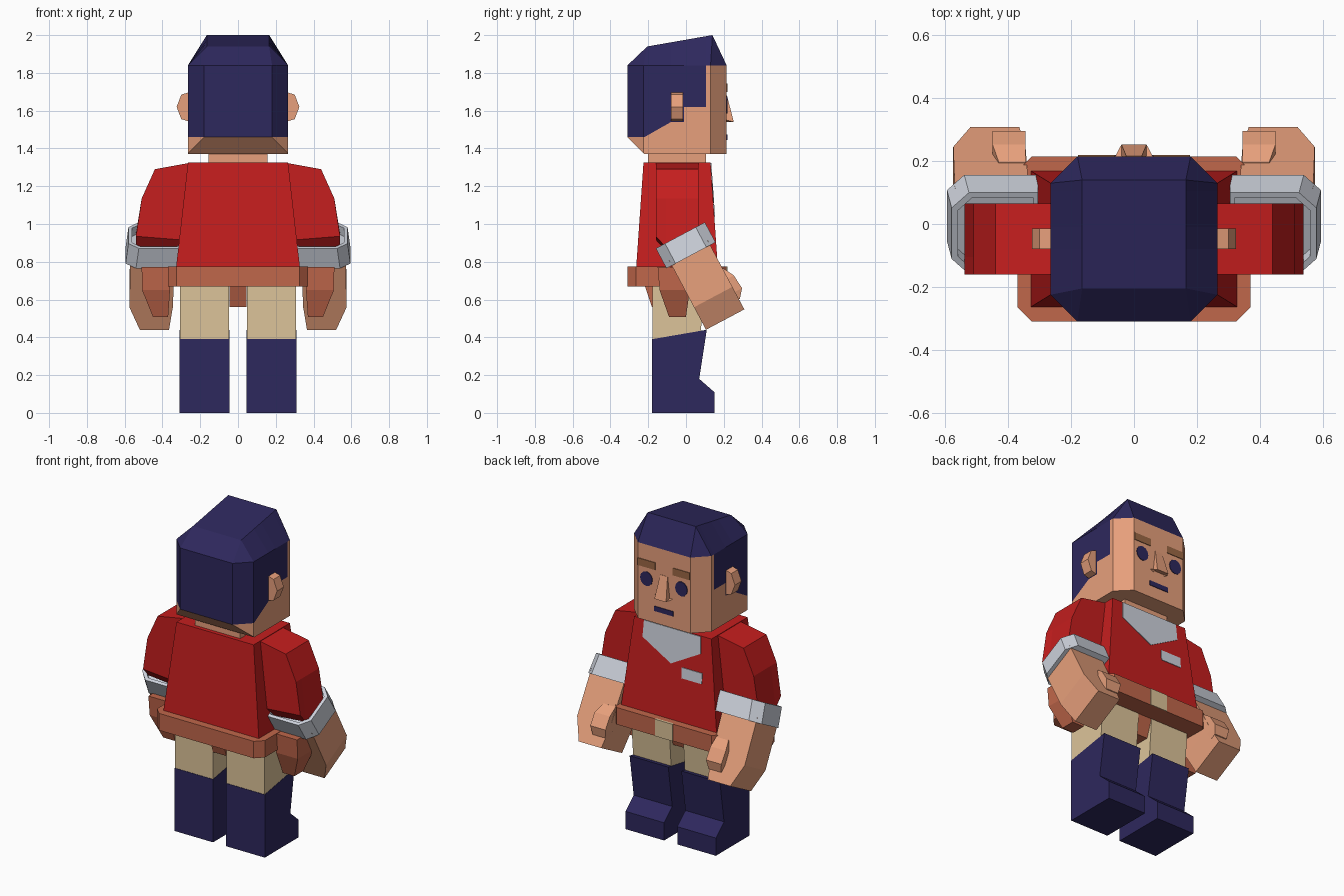
import bpy, bmesh, math
from mathutils import Vector

if "Cube" in bpy.data.objects:
    bpy.data.objects.remove(bpy.data.objects["Cube"])


def material(name, rgb):
    m = bpy.data.materials.new(name)
    m.diffuse_color = (*rgb, 1)
    m.use_nodes = True
    m.node_tree.nodes["Principled BSDF"].inputs["Base Color"].default_value = m.diffuse_color
    return m


NAVY = material("navy", (.027, .021, .11))
RED = material("red", (.56, .013, .013))
SKIN = material("skin", (.80, .35, .20))
LEATHER = material("leather", (.53, .135, .07))
BEIGE = material("beige", (.72, .55, .32))
PALE = material("pale_grey", (.62, .65, .72))
BROWN = material("brown", (.33, .14, .06))


def loft(name, rings, mat, mirror=False, edit=None):
    """Skin a stack of equal-length point rings and cap both ends."""
    bm = bmesh.new()
    vs = [[bm.verts.new(p) for p in r] for r in rings]
    n = len(rings[0])
    for a, b in zip(vs, vs[1:]):
        for i in range(n):
            j = (i + 1) % n
            bm.faces.new((a[i], a[j], b[j], b[i]))
    bm.faces.new(vs[0][::-1])
    bm.faces.new(vs[-1])
    bmesh.ops.remove_doubles(bm, verts=bm.verts, dist=1e-4)
    if edit:
        edit(bm)
    bmesh.ops.recalc_face_normals(bm, faces=bm.faces)
    me = bpy.data.meshes.new(name)
    bm.to_mesh(me)
    bm.free()
    me.materials.append(mat)
    ob = bpy.data.objects.new(name, me)
    bpy.context.collection.objects.link(ob)
    if mirror:
        ob.modifiers.new("mirror", 'MIRROR')
    return ob


def octagon(x0, x1, y0, y1, c, z=0.0):
    """Rectangle with corners cut by c (c = 0 gives a plain rectangle)."""
    p = [(x0 + c, y0), (x1 - c, y0), (x1, y0 + c), (x1, y1 - c),
         (x1 - c, y1), (x0 + c, y1), (x0, y1 - c), (x0, y0 + c)]
    return [(x, y, z) for x, y in p]


def rect(x0, x1, y0, y1, z):
    return [(x0, y0, z), (x1, y0, z), (x1, y1, z), (x0, y1, z)]


def side_prism(name, yz, x0, x1, mat, mirror=False):
    return loft(name, [[(x, y, z) for y, z in yz] for x in (x0, x1)], mat, mirror)


def plate(name, xz, surface, mat, mirror=False):
    """Thin plate lying on a front surface y = surface(z)."""
    return loft(name, [[(x, surface(z) + d, z) for x, z in xz] for d in (-.01, .004)],
                mat, mirror)


def box_xz(x0, x1, z0, z1):
    return [(x0, z0), (x1, z0), (x1, z1), (x0, z1)]


# Head with hair: cut along the hairline, then coloured by face
def cut_head(bm):
    def cut(co, no, clear=False):
        geom = bm.verts[:] + bm.edges[:] + bm.faces[:]
        bmesh.ops.bisect_plane(bm, geom=geom, plane_co=co, plane_no=no, clear_outer=clear)
    cut((0, -.22, 1.37), (0, -1, -1), True)
    bmesh.ops.holes_fill(bm, edges=[e for e in bm.edges if e.is_boundary])
    for z in (1.46, 1.54, 1.62):
        cut((0, 0, z), (0, 0, 1))
    for y in (-.08, -.01, .105):
        cut((0, y, 0), (0, 1, 0))
    cut((0, -.22, 1.46), (0, -.57, 1))
    for f in bm.faces:
        c = f.calc_center_median()
        low = max(1.46, min(1.54, 1.46 + .57 * (c.y + .22)))
        hair = c.z > 1.84 or (c.y < .105 and c.z > 1.62) or (c.y < -.01 and c.z > low)
        f.material_index = int(hair)


crown = [(x, y, 1.94 + (y + .205) * .174) for x, y, _ in octagon(-.165, .165, -.205, .14, 0)]
head = loft("head", [octagon(-.265, .265, -.31, .215, .085, 1.37),
                     octagon(-.265, .265, -.31, .215, .085, 1.84), crown], SKIN, edit=cut_head)
head.data.materials.append(NAVY)

# Ears, nose and facial features
ear = [(.25, 1.54), (.30, 1.555), (.325, 1.62), (.30, 1.685), (.25, 1.70)]
loft("ear", [[(x, y, z) for x, z in ear] for y in (-.08, -.015)], SKIN, True)
loft("nose", [rect(-.06, .06, .19, .215, 1.55), rect(-.04, .04, .20, .253, 1.54),
              rect(-.025, .025, .20, .217, 1.68)], SKIN)
face_y = lambda z: .215
plate("eye", [(.12 + .042 * math.cos(a * math.pi / 6), 1.63 + .045 * math.sin(a * math.pi / 6))
              for a in range(12)], face_y, NAVY, True)
plate("eyebrow", box_xz(.06, .178, 1.70, 1.745), face_y, BROWN, True)
plate("mouth", box_xz(-.065, .065, 1.445, 1.475), face_y, NAVY)

# Neck and torso
loft("neck", [rect(-.155, .155, -.20, .105, z) for z in (1.30, 1.40)], SKIN)
loft("torso", [rect(-.33, .33, -.265, .17, .75), rect(-.265, .265, -.225, .13, 1.325)], RED)
chest_y = lambda z: .17 - .04 * (z - .75) / .575
plate("collar", [(-.195, 1.322), (-.20, 1.22), (0, 1.11), (.20, 1.22), (.195, 1.322)],
      chest_y, PALE)
plate("chest_badge", box_xz(-.215, -.075, 1.04, 1.105), chest_y, PALE)

# Belt, buckle and hanging flaps
loft("belt", [octagon(-.37, .37, -.31, .215, .045, z) for z in (.67, .775)], LEATHER)
plate("buckle", box_xz(-.06, .06, .67, .775), face_y, BEIGE)
loft("side_flap", [rect(.36, .51, -.15, .02, .772), rect(.36, .508, -.14, .02, .65),
                   rect(.37, .45, -.09, .0, .508)], LEATHER, True)
side_prism("centre_flap", [(-.22, .68), (-.18, .56), (.06, .56), (.10, .68)],
           -.046, .046, LEATHER)

# Legs and boots
side_prism("trouser_leg", [(-.178, .35), (.072, .35), (.10, .70), (-.178, .70)],
           .047, .308, BEIGE, True)
side_prism("boot", [(-.18, 0), (.15, 0), (.15, .11), (.07, .18), (.11, .44), (-.18, .39)],
           .045, .31, NAVY, True)

# Sleeves: shoulder outline repeated along y, with the lower edge varying
loft("sleeve", [[(.25, y, 1.322), (.265, y, 1.322), (.44, y, 1.29), (.51, y, 1.135),
                 (.54, y, zb), (.29, y, zb - .02)]
                for y, zb in ((-.16, .935), (-.105, .875), (.065, .95))], RED, True)


# Forearm frame: u across the arm, w down the arm, tilted forward
def arm(ring):
    return [(x, -.03 + .883 * u + .47 * w, .94 + .47 * u - .883 * w) for x, u, w in ring]


def cuff_ring(x0, x1, u, c, w):
    return [(x0, -u, w), (x1 - c, -u, w), (x1, -u + c, w), (x1, u - c, w),
            (x1 - c, u, w), (x0, u, w)]


loft("cuff", [arm(r) for r in (cuff_ring(.305, .595, .147, .055, .12),
                               cuff_ring(.305, .58, .147, .055, 0),
                               cuff_ring(.32, .56, .128, .045, 0),
                               cuff_ring(.32, .56, .128, .045, .05))], PALE, True)
loft("hand", [arm(rect(.335, .57, -.115, .115, .09)),
              arm(rect(.345, .575, -.115, .115, .37)),
              arm(rect(.365, .52, -.115, .115, .505))], SKIN, True)
loft("thumb", [arm(rect(.345, .43, .08, .118, .26)),
               arm(rect(.345, .45, .08, .15, .32)),
               arm(rect(.345, .45, .08, .157, .40)),
               arm(rect(.355, .44, .08, .12, .445))], SKIN, True)
